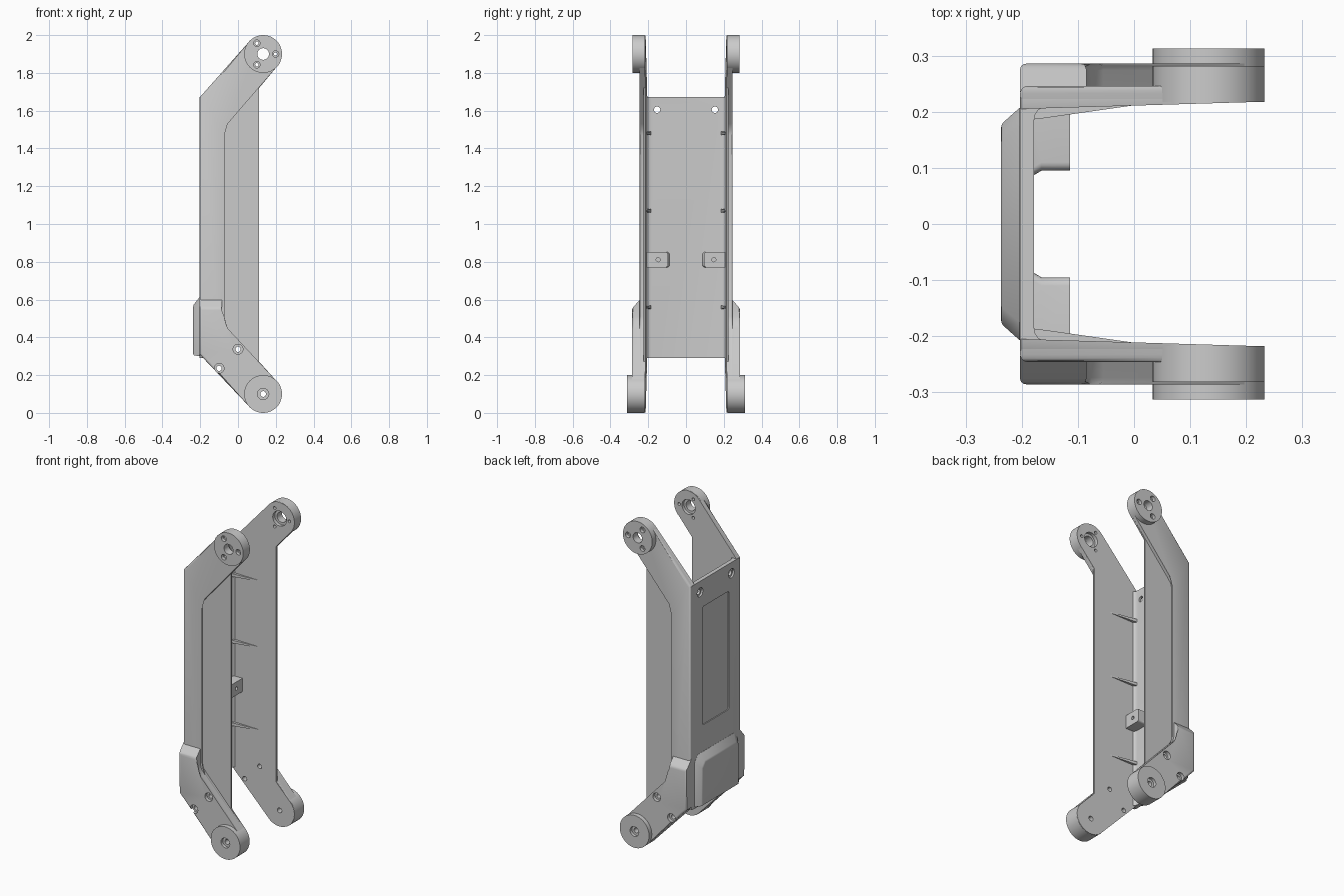
import bpy, bmesh, math
from mathutils import Vector

if "Cube" in bpy.data.objects:
    bpy.data.objects.remove(bpy.data.objects["Cube"])

CX, ZB, ZT, R = 0.133, 0.1, 1.9, 0.1   # pivot boss centres and radius


def arc(cx, cz, r, a0, a1, n):
    return [(cx + r * math.cos(math.radians(a0 + (a1 - a0) * i / n)),
             cz + r * math.sin(math.radians(a0 + (a1 - a0) * i / n))) for i in range(n + 1)]


def add_rings(bm, rings):
    """Closed skin through rings of points; returns the last ring's verts."""
    vs = [[bm.verts.new(p) for p in ring] for ring in rings]
    n = len(vs[0])
    for a, b in zip(vs, vs[1:]):
        for i in range(n):
            bm.faces.new((a[i], a[(i + 1) % n], b[(i + 1) % n], b[i]))
    bm.faces.new(vs[0][::-1])
    bm.faces.new(vs[-1])
    return vs[-1]


def finish(name, bm):
    bmesh.ops.recalc_face_normals(bm, faces=bm.faces)
    me = bpy.data.meshes.new(name)
    bm.to_mesh(me)
    bm.free()
    ob = bpy.data.objects.new(name, me)
    bpy.context.collection.objects.link(ob)
    return ob


def solid(name, rings, rim=0.0, seg=3):
    bm = bmesh.new()
    last = set(add_rings(bm, rings))
    if rim:
        edges = [e for e in bm.edges if e.verts[0] in last and e.verts[1] in last]
        bmesh.ops.bevel(bm, geom=edges, offset=rim, segments=seg, profile=0.5,
                        affect='EDGES', clamp_overlap=True)
    return finish(name, bm)


def plane(pts, y):
    return [(x, y, z) for x, z in pts]


def cut(ob, cutter):
    m = ob.modifiers.new("cut", 'BOOLEAN')
    m.object, m.operation, m.solver = cutter, 'DIFFERENCE', 'EXACT'
    dg = bpy.context.evaluated_depsgraph_get()
    me = bpy.data.meshes.new_from_object(ob.evaluated_get(dg))
    ob.modifiers.clear()
    ob.data = me


def mirror(ob):
    m = ob.modifiers.new("mirror", 'MIRROR')
    m.use_axis = (False, True, False)


# outline pieces shared by the side layers
low_arc = arc(CX, ZB, R - 0.001, 223, 403, 24)
top_arc = arc(CX, ZT, R - 0.001, 319, 499, 24)
back = [(-0.203, 1.67), (-0.203, 0.31)]
inner_low = [(-0.055, 0.448), (-0.077, 0.474), (-0.085, 0.51)]
inner_top = [(-0.085, 1.47), (-0.077, 1.502), (-0.055, 1.53)]

# side plate: full outline, inner face slightly drafted
plate_pts = back + low_arc + [(0.108, 0.271), (0.108, 1.72)] + top_arc
plate = solid("side_plate", [[(x, 0.205 + 0.03 * (x + 0.2), z) for x, z in plate_pts],
                             plane(plate_pts, 0.226)], rim=0.003, seg=1)

# raised outer band along the back edge and both arms
band_pts = back + low_arc + inner_low + inner_top + top_arc
band = solid("side_band", [plane(band_pts, 0.219), plane(band_pts, 0.246)], rim=0.013)

# thickened lower arm, ramped at its top
bulge_pts = [(-0.203, 0.61), (-0.203, 0.31)] + low_arc + inner_low + [(-0.085, 0.61)]
bulge = solid("lower_arm_pad",
              [plane(bulge_pts, 0.235),
               [(x, 0.286, z - 0.055 if z > 0.6 else z) for x, z in bulge_pts]], rim=0.012)

# pivot bosses
circ = lambda z: arc(CX, z, R, 0, 360 - 7.5, 47)
low_boss = solid("lower_pivot_boss", [plane(circ(ZB), 0.22), plane(circ(ZB), 0.313)], 0.005, 2)
top_boss = solid("upper_pivot_boss", [plane(circ(ZT), 0.217), plane(circ(ZT), 0.282)], 0.005, 2)

# stepped holes through the sides: (x, z, [(radius, y), ...])
holes = [(CX, ZT, [(0.046, 0.15), (0.046, 0.235), (0.031, 0.235), (0.031, 0.4)]),
         (CX, ZB, [(0.015, 0.15), (0.015, 0.295), (0.03, 0.295), (0.03, 0.4)])]
for a in (0, 120, 240):
    holes.append((CX + 0.066 * math.cos(math.radians(a)), ZT + 0.066 * math.sin(math.radians(a)),
                  [(0.009, 0.15), (0.009, 0.262), (0.017, 0.262), (0.017, 0.4)]))
for x, z in ((0.0, 0.337), (-0.1, 0.236)):
    holes.append((x, z, [(0.014, 0.15), (0.014, 0.265), (0.026, 0.265), (0.026, 0.4)]))
bm = bmesh.new()
for x, z, prof in holes:
    add_rings(bm, [plane(arc(x, z, r, 0, 345, 23), y) for r, y in prof])
drill = finish("side_hole_cutter", bm)
drill.hide_render = True
for ob in (plate, band, bulge, low_boss, top_boss):
    cut(ob, drill)
    mirror(ob)
bpy.data.objects.remove(drill)

# back panel with filleted inner corners
half = [(-0.178, 0.185), (-0.176, 0.195), (-0.171, 0.203), (-0.16, 0.209),
        (-0.16, 0.22), (-0.19, 0.236), (-0.2, 0.231), (-0.203, 0.222)]
section = half + [(x, -y) for x, y in reversed(half)]
panel = solid("back_panel", [[(x, y, z) for x, y in section] for z in (0.29, 1.672)])

# panel cutters: shallow rear window and two screw holes
window = []
for cy, cz, a in ((0.115, 1.49, 0), (-0.115, 1.49, 90), (-0.115, 0.79, 180), (0.115, 0.79, 270)):
    window += arc(cy, cz, 0.015, a, a + 90, 4)
bm = bmesh.new()
add_rings(bm, [[(x, y, z) for y, z in window] for x in (-0.25, -0.197)])
for s in (-1, 1):
    add_rings(bm, [[(x, y, z) for y, z in arc(s * 0.153, 1.605, r, 0, 345, 23)]
                   for x, r in ((-0.25, 0.028), (-0.192, 0.028), (-0.192, 0.017), (-0.1, 0.017))])
cutter = finish("panel_cutter", bm)
cutter.hide_render = True
cut(panel, cutter)
bpy.data.objects.remove(cutter)

# rear lower cover, tapering outwards
base = [(-0.207, 0.3), (0.207, 0.3), (0.207, 0.575), (0.175, 0.612), (-0.175, 0.612), (-0.207, 0.575)]
face = [(-0.177, 0.305), (0.177, 0.305), (0.177, 0.535), (0.148, 0.57), (-0.148, 0.57), (-0.177, 0.535)]
solid("rear_cover", [[(-0.19, y, z) for y, z in base], [(-0.204, y, z) for y, z in base],
                     [(-0.237, y, z) for y, z in face]], rim=0.006, seg=2)

# inside mounting tabs with a blind screw hole
tab_pts = ([(0.215, 0.77)] + [(0.215, 0.852)] + arc(0.11, 0.837, 0.015, 90, 180, 4)
           + arc(0.11, 0.785, 0.015, 180, 270, 4))
flare = [(y if y > 0.2 else y - 0.012, z) for y, z in tab_pts]
tab = solid("mounting_tab", [[(-0.185, y, z) for y, z in flare],
                             [(-0.165, y, z) for y, z in tab_pts],
                             [(-0.114, y, z) for y, z in tab_pts]])
bore = solid("tab_cutter", [[(x, y, z) for y, z in arc(0.147, 0.811, 0.011, 0, 345, 23)]
                            for x in (-0.155, -0.05)])
bore.hide_render = True
cut(tab, bore)
bpy.data.objects.remove(bore)
mirror(tab)

# tapered stiffening ribs in the inner corners
for i, z in enumerate((0.56, 1.07, 1.48)):
    root = [(-0.182, 0.186), (-0.165, 0.188), (0.0, 0.2115), (0.0, 0.216), (-0.182, 0.216)]
    mirror(solid(f"corner_rib_{i + 1}", [[(x, y, z + s * (0.009 if x < -0.1 else 0.003))
                                          for x, y in root] for s in (-1, 1)]))

# smooth shading with sharp creases kept
for ob in bpy.context.scene.objects:
    ob.select_set(True)
    bpy.context.view_layer.objects.active = ob
bpy.ops.object.shade_smooth_by_angle(angle=math.radians(30))
